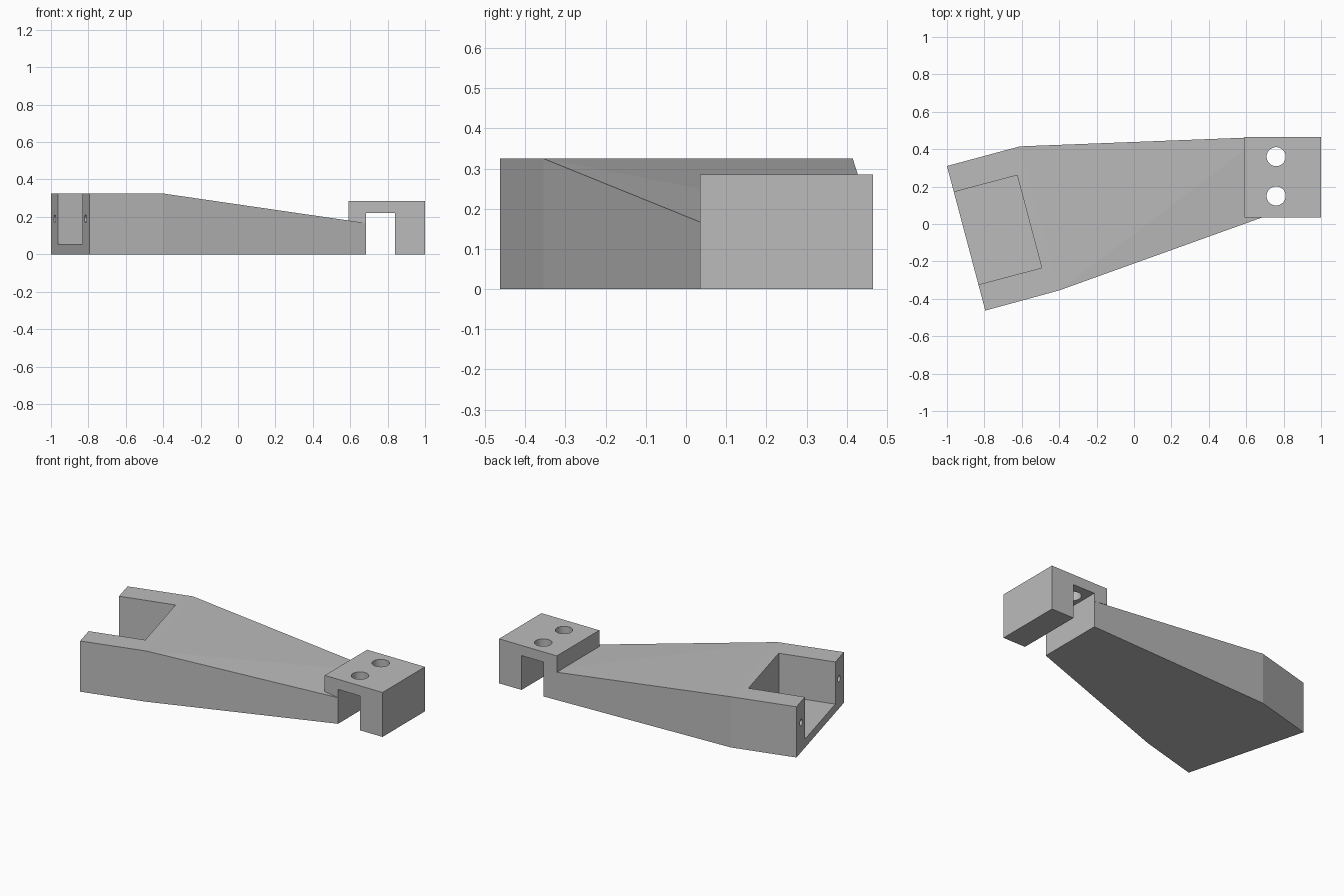
import bpy
import bmesh
from math import radians
from mathutils import Matrix, Vector

cube = bpy.data.objects.get("Cube")
if cube:
    bpy.data.objects.remove(cube)

grey = bpy.data.materials.new("plain grey")
grey.use_nodes = True
colour = (0.5, 0.5, 0.5, 1)
grey.diffuse_color = colour
grey.node_tree.nodes["Principled BSDF"].inputs["Base Color"].default_value = colour


def finish(bm, name):
    bmesh.ops.recalc_face_normals(bm, faces=bm.faces)
    mesh = bpy.data.meshes.new(name)
    bm.to_mesh(mesh)
    bm.free()
    mesh.materials.append(grey)
    obj = bpy.data.objects.new(name, mesh)
    bpy.context.collection.objects.link(obj)
    return obj


def extrude(name, points, direction):
    bm = bmesh.new()
    face = bm.faces.new([bm.verts.new(p) for p in points])
    new = bmesh.ops.extrude_face_region(bm, geom=[face])["geom"]
    moved = [v for v in new if isinstance(v, bmesh.types.BMVert)]
    bmesh.ops.translate(bm, verts=moved, vec=direction)
    return finish(bm, name)


def cylinder(name, radius, depth, matrix):
    bm = bmesh.new()
    bmesh.ops.create_cone(bm, cap_ends=True, segments=32, radius1=radius,
                          radius2=radius, depth=depth, matrix=matrix)
    return finish(bm, name)


def cut(target, cutter):
    cutter.hide_render = True
    cutter.hide_set(True)
    mod = target.modifiers.new(cutter.name, "BOOLEAN")
    mod.operation = "DIFFERENCE"
    mod.solver = "EXACT"
    mod.object = cutter
    bpy.context.view_layer.objects.active = target
    bpy.ops.object.modifier_apply(modifier=mod.name)
    bpy.data.objects.remove(cutter)


# Tapered arm: outline with a top height at each corner
outline = [(-1, 0.31, 0.325), (-0.795, -0.463, 0.325), (-0.40, -0.355, 0.325),
           (0.67, 0.035, 0.169), (0.685, 0.035, 0.167),
           (0.685, 0.465, 0.167), (-0.61, 0.415, 0.325)]
bm = bmesh.new()
for x, y, z in outline:
    bm.verts.new((x, y, 0))
    bm.verts.new((x, y, z))
bmesh.ops.convex_hull(bm, input=bm.verts)
bmesh.ops.dissolve_limit(bm, angle_limit=radians(0.3), verts=bm.verts, edges=bm.edges)
arm = finish(bm, "tapered_arm")

# Open pocket in the wide end, square to the end face
end_a, end_b = Vector((-1, 0.31, 0)), Vector((-0.795, -0.463, 0))
along = end_b - end_a
inward = Vector((-along.y, along.x, 0)).normalized()
lift = Vector((0, 0, 0.055))
first, last = end_a + along * 0.18 + lift, end_a + along * 0.82 + lift
pocket = [first - inward * 0.1, last - inward * 0.1,
          last + inward * 0.35, first + inward * 0.35]
cut(arm, extrude("pocket_cutter", pocket, (0, 0, 0.4)))

# Pin holes in the two cheeks
turn = inward.to_track_quat("Z", "Y").to_matrix().to_4x4()
for t in (0.1, 0.9):
    spot = end_a + along * t + Vector((0, 0, 0.19))
    cut(arm, cylinder("pin_cutter", 0.02, 0.2, Matrix.Translation(spot) @ turn))

# Hooked clamp at the narrow end
profile = [(0.59, 0.179), (0.685, 0.167), (0.685, 0.22), (0.84, 0.22),
           (0.84, 0), (1, 0), (1, 0.285), (0.59, 0.285)]
clamp = extrude("hooked_clamp", [(x, 0.035, z) for x, z in profile], (0, 0.43, 0))

# Bolt holes through the clamp top
for y in (0.15, 0.36):
    cut(clamp, cylinder("bolt_cutter", 0.051, 0.3, Matrix.Translation((0.76, y, 0.25))))
